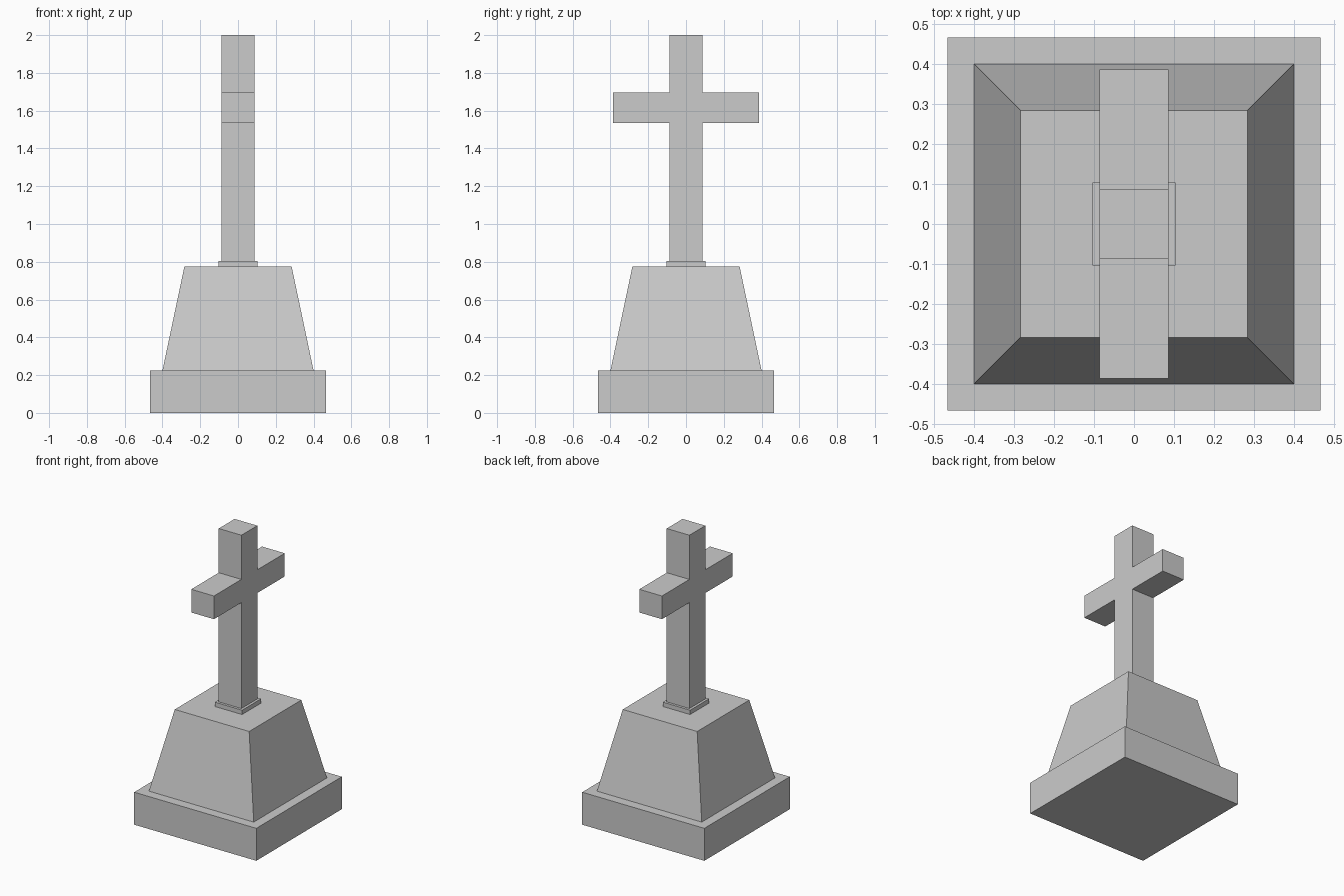
import bpy
import bmesh

if "Cube" in bpy.data.objects:
    bpy.data.objects.remove(bpy.data.objects["Cube"])


def make_object(name, bm):
    bmesh.ops.recalc_face_normals(bm, faces=bm.faces)
    mesh = bpy.data.meshes.new(name)
    bm.to_mesh(mesh)
    bm.free()
    obj = bpy.data.objects.new(name, mesh)
    bpy.context.collection.objects.link(obj)
    return obj


def square_block(name, bottom_half, top_half, z0, z1):
    """Square block, tapered when the two half widths differ."""
    bm = bmesh.new()
    bmesh.ops.create_cube(bm, size=2)
    for v in bm.verts:
        half, z = (top_half, z1) if v.co.z > 0 else (bottom_half, z0)
        v.co = (v.co.x * half, v.co.y * half, z)
    return make_object(name, bm)


# Stepped pedestal
square_block("base_slab", 0.466, 0.466, 0.0, 0.224)
square_block("tapered_plinth", 0.40, 0.284, 0.224, 0.774)
square_block("shaft_collar", 0.104, 0.104, 0.774, 0.804)

# Cross: half outline in the YZ plane, mirrored and extruded along X
HALF = 0.0865
ARM = 0.386
half_outline = [(HALF, 0.804), (HALF, 1.535), (ARM, 1.535),
                (ARM, 1.695), (HALF, 1.695), (HALF, 2.0)]
outline = half_outline + [(-y, z) for y, z in reversed(half_outline)]
bm = bmesh.new()
face = bm.faces.new([bm.verts.new((-HALF, y, z)) for y, z in outline])
extruded = bmesh.ops.extrude_face_region(bm, geom=[face], use_keep_orig=True)
moved = [g for g in extruded["geom"] if isinstance(g, bmesh.types.BMVert)]
bmesh.ops.translate(bm, verts=moved, vec=(2 * HALF, 0, 0))
make_object("cross", bm)
